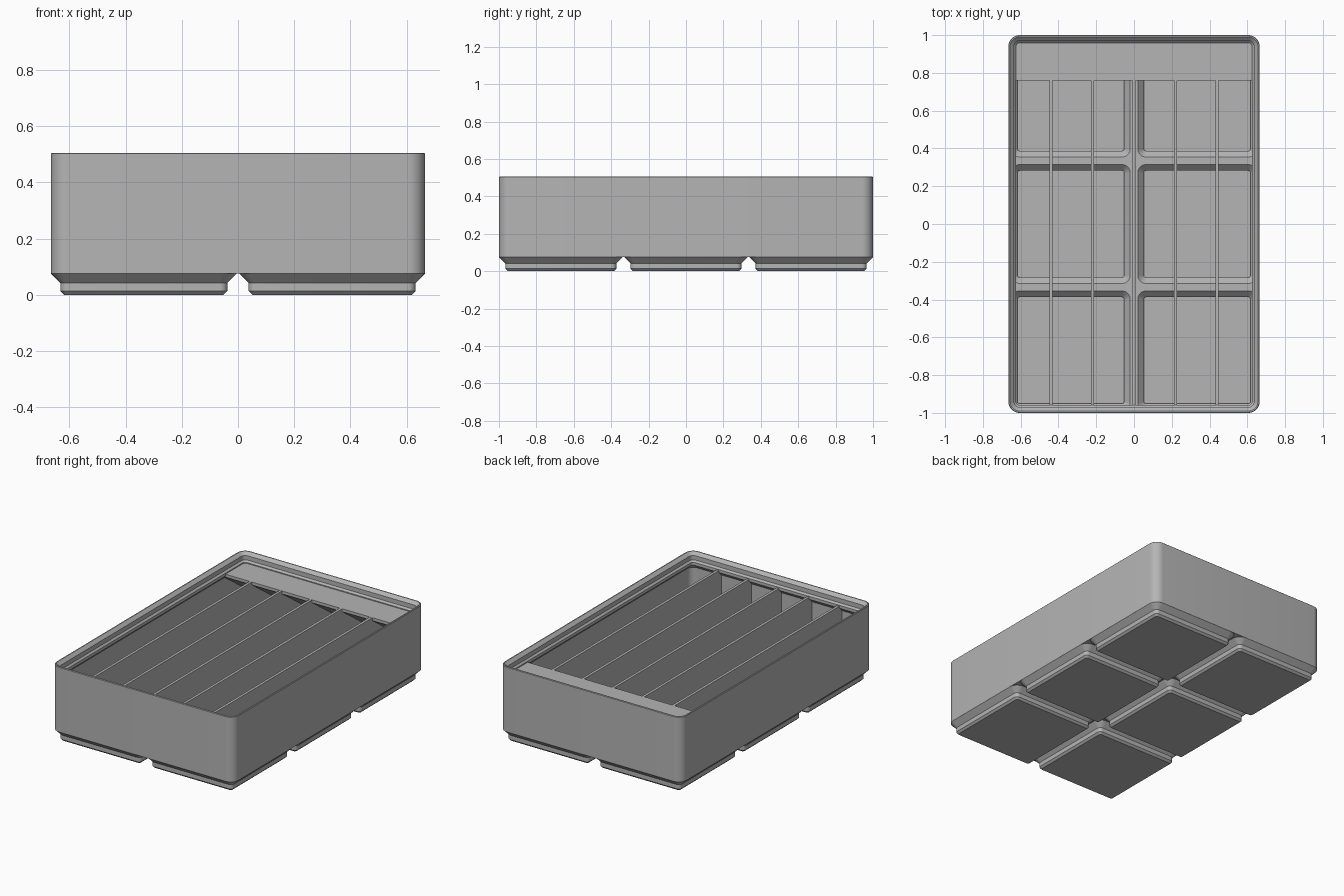
import bpy, bmesh, math

U = 1 / 62.75            # millimetres to scene units
PITCH = 42
HX, HY = 41.75, 62.75    # half width and half length
CELLS = [(x, y) for x in (-PITCH / 2, PITCH / 2) for y in (-PITCH, 0, PITCH)]

if "Cube" in bpy.data.objects:
    bpy.data.objects.remove(bpy.data.objects["Cube"], do_unlink=True)

grey = bpy.data.materials.new("plain grey")
grey.use_nodes = True
COLOUR = (0.46, 0.46, 0.46, 1)
grey.diffuse_color = COLOUR
for node in grey.node_tree.nodes:
    if node.type == 'BSDF_PRINCIPLED':
        node.inputs["Base Color"].default_value = COLOUR


def finish(bm, name):
    bmesh.ops.recalc_face_normals(bm, faces=bm.faces)
    mesh = bpy.data.meshes.new(name)
    bm.to_mesh(mesh)
    bm.free()
    mesh.materials.append(grey)
    obj = bpy.data.objects.new(name, mesh)
    bpy.context.collection.objects.link(obj)
    return obj


def rounded_loft(bm, cx, cy, rings, steps=8):
    """Closed loft through rounded rectangles (half x, half y, radius, z)."""
    loops = []
    for hx, hy, r, z in rings:
        loop = []
        for quarter, (sx, sy) in enumerate(((1, 1), (-1, 1), (-1, -1), (1, -1))):
            for i in range(steps + 1):
                a = math.pi / 2 * (quarter + i / steps)
                x = cx + sx * (hx - r) + r * math.cos(a)
                y = cy + sy * (hy - r) + r * math.sin(a)
                loop.append(bm.verts.new((x * U, y * U, z * U)))
        loops.append(loop)
    n = len(loops[0])
    for a, b in zip(loops, loops[1:]):
        for i in range(n):
            j = (i + 1) % n
            bm.faces.new((a[i], a[j], b[j], b[i]))
    bm.faces.new(loops[0])
    bm.faces.new(loops[-1])


def cell_lofts(name, profile):
    """The same square loft in every cell; profile is (half, radius, z)."""
    bm = bmesh.new()
    for cx, cy in CELLS:
        rounded_loft(bm, cx, cy, [(h, h, r, z) for h, r, z in profile])
    return finish(bm, name)


def prism(name, outline, x0, x1):
    """Extrude a (y, z) outline from x0 to x1."""
    bm = bmesh.new()
    face = bm.faces.new([bm.verts.new((x0 * U, y * U, z * U)) for y, z in outline])
    new = bmesh.ops.extrude_face_region(bm, geom=[face])["geom"]
    verts = [v for v in new if isinstance(v, bmesh.types.BMVert)]
    bmesh.ops.translate(bm, verts=verts, vec=((x1 - x0) * U, 0, 0))
    return finish(bm, name)


def apply_boolean(obj, tool, operation):
    mod = obj.modifiers.new("boolean", 'BOOLEAN')
    mod.operation, mod.solver, mod.object = operation, 'EXACT', tool
    bpy.context.view_layer.objects.active = obj
    bpy.ops.object.modifier_apply(modifier=mod.name)
    bpy.data.objects.remove(tool, do_unlink=True)


# Bin walls with stacking lip: (inset from outside, z), outside up then inside down
WALL = [(0, 4.75), (0, 31.5), (0.2, 31.7), (0.6, 31.7), (1.9, 30.5), (1.9, 28.7),
        (2.6, 28), (2.6, 26.8), (0.95, 25.15), (0.95, 5.4)]
bm = bmesh.new()
rounded_loft(bm, 0, 0, [(HX - d, HY - d, 3.75 - d, z) for d, z in WALL])
bin_body = finish(bm, "bin_body")

# Stepped feet below, hollow pockets inside them
feet = cell_lofts("feet", [(17.8, 0.8, 0), (18.6, 1.6, 0.8), (18.6, 1.6, 2.6),
                           (20.74, 3.74, 4.74), (20.74, 3.74, 5.05)])
apply_boolean(bin_body, feet, 'UNION')
pockets = cell_lofts("pockets", [(17.7, 0.7, 1.2), (17.7, 0.7, 3.1),
                                 (19.75, 2.75, 5.15), (19.75, 2.75, 6.5)])
apply_boolean(bin_body, pockets, 'DIFFERENCE')

# Dividers, dipping into each pocket
TOP = 27.6
dip = [(-62.2, TOP)]
for cy in (-PITCH, 0, PITCH):
    dip += [(cy - 20.2, 5.2), (cy - 18.1, 3.1), (cy - 18.1, 0.7),
            (cy + 18.1, 0.7), (cy + 18.1, 3.1), (cy + 20.2, 5.2)]
dip.append((62.2, TOP))
flat = [(-62.2, 5.2), (62.2, 5.2), (62.2, TOP), (-62.2, TOP)]
dividers = []
for k in range(-2, 3):
    x = 13.8 * k
    dividers.append(prism(f"divider_{k + 3}", dip if k else flat, x - 0.55, x + 0.55))

# Label shelf along the back, with a sloping underside
label_shelf = prism("label_shelf", [(47.7, TOP + 0.02), (47.7, 26.4), (61.6, 16.5),
                                    (61.6, TOP + 0.02)], -40.6, 40.6)

# Smooth the rounded corners, keep the edges crisp
bpy.ops.object.select_all(action='DESELECT')
for obj in [bin_body, label_shelf] + dividers:
    obj.select_set(True)
bpy.context.view_layer.objects.active = bin_body
bpy.ops.object.shade_smooth_by_angle(angle=math.radians(25))
